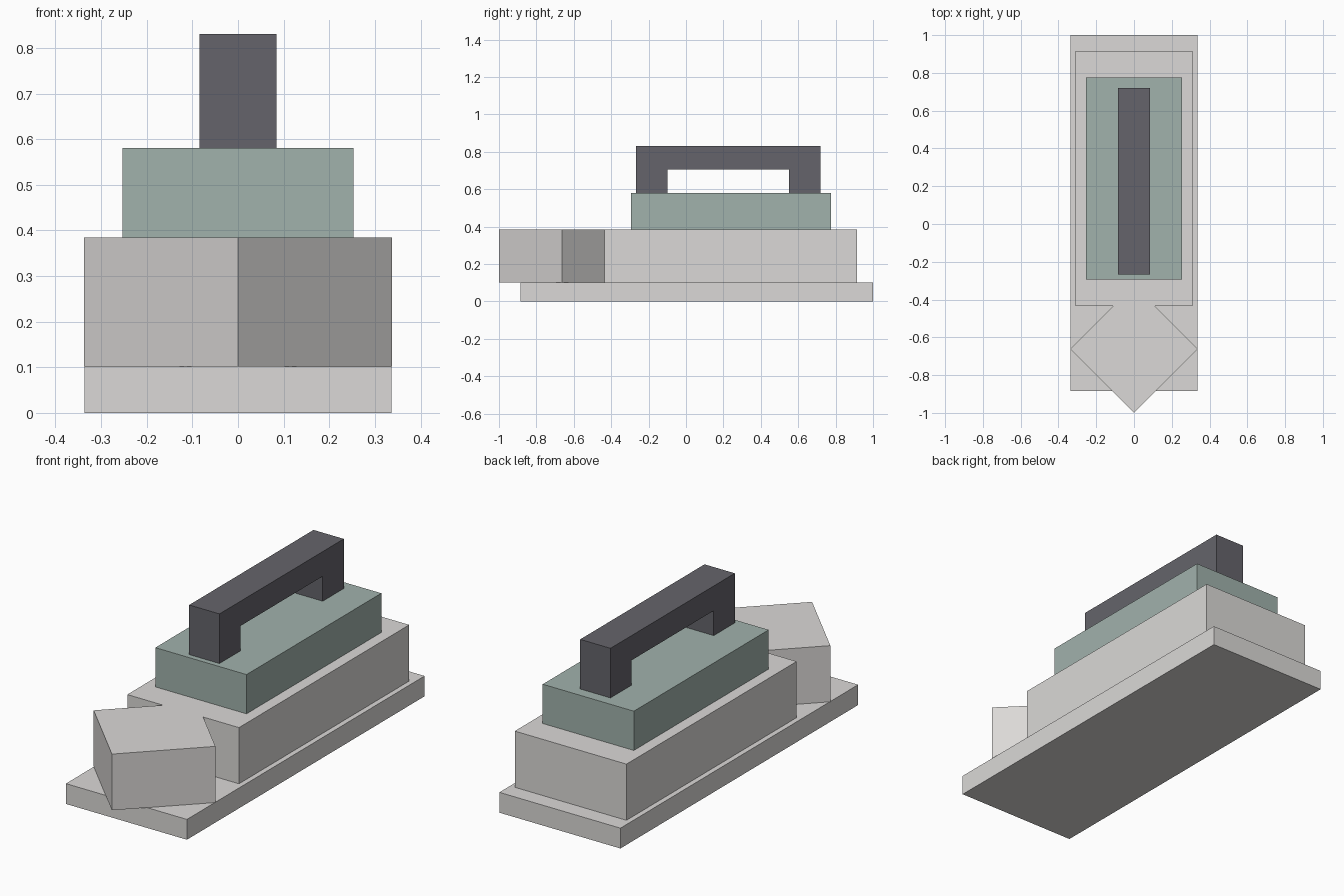
import bpy
import bmesh
from mathutils import Vector

if "Cube" in bpy.data.objects:
    bpy.data.objects.remove(bpy.data.objects["Cube"])


def material(name, rgb):
    def lin(c):
        c /= 255
        return c / 12.92 if c <= 0.04045 else ((c + 0.055) / 1.055) ** 2.4
    m = bpy.data.materials.new(name)
    m.diffuse_color = (*[lin(c) for c in rgb], 1)
    m.use_nodes = True
    m.node_tree.nodes["Principled BSDF"].inputs["Base Color"].default_value = m.diffuse_color
    return m


def prism(name, points, offset, mat):
    """Extrude a flat closed outline along an offset vector."""
    bm = bmesh.new()
    face = bm.faces.new([bm.verts.new(p) for p in points])
    ext = bmesh.ops.extrude_face_region(bm, geom=[face], use_keep_orig=True)
    moved = [g for g in ext["geom"] if isinstance(g, bmesh.types.BMVert)]
    bmesh.ops.translate(bm, verts=moved, vec=Vector(offset))
    bmesh.ops.recalc_face_normals(bm, faces=bm.faces)
    me = bpy.data.meshes.new(name)
    bm.to_mesh(me)
    bm.free()
    me.materials.append(mat)
    ob = bpy.data.objects.new(name, me)
    bpy.context.collection.objects.link(ob)
    return ob


def box(name, hx, y0, y1, z0, z1, mat):
    pts = [(-hx, y0, z0), (hx, y0, z0), (hx, y1, z0), (-hx, y1, z0)]
    return prism(name, pts, (0, 0, z1 - z0), mat)


grey = material("light warm grey", (219, 217, 215))
green = material("grey green", (161, 178, 172))
dark = material("dark slate", (101, 100, 107))

# Flat sole plate
box("base_plate", 0.336, -0.885, 1.0, 0.0, 0.102, grey)

# Body with a diamond shaped nose, one mirrored outline
half = [(0.338, -0.662), (0.111, -0.435), (0.31, -0.435), (0.31, 0.915)]
outline = [(0, -1.0)] + half + [(-x, y) for x, y in reversed(half)]
prism("body_with_nose", [(x, y, 0.102) for x, y in outline], (0, 0, 0.282), grey)

# Raised upper block
box("upper_block", 0.253, -0.294, 0.775, 0.384, 0.581, green)

# Bridge handle, side profile extruded across x
profile = [(-0.267, 0.581), (-0.10, 0.581), (-0.10, 0.706), (0.552, 0.706),
           (0.552, 0.581), (0.719, 0.581), (0.719, 0.83), (-0.267, 0.83)]
prism("handle", [(-0.084, y, z) for y, z in profile], (0.168, 0, 0), dark)
